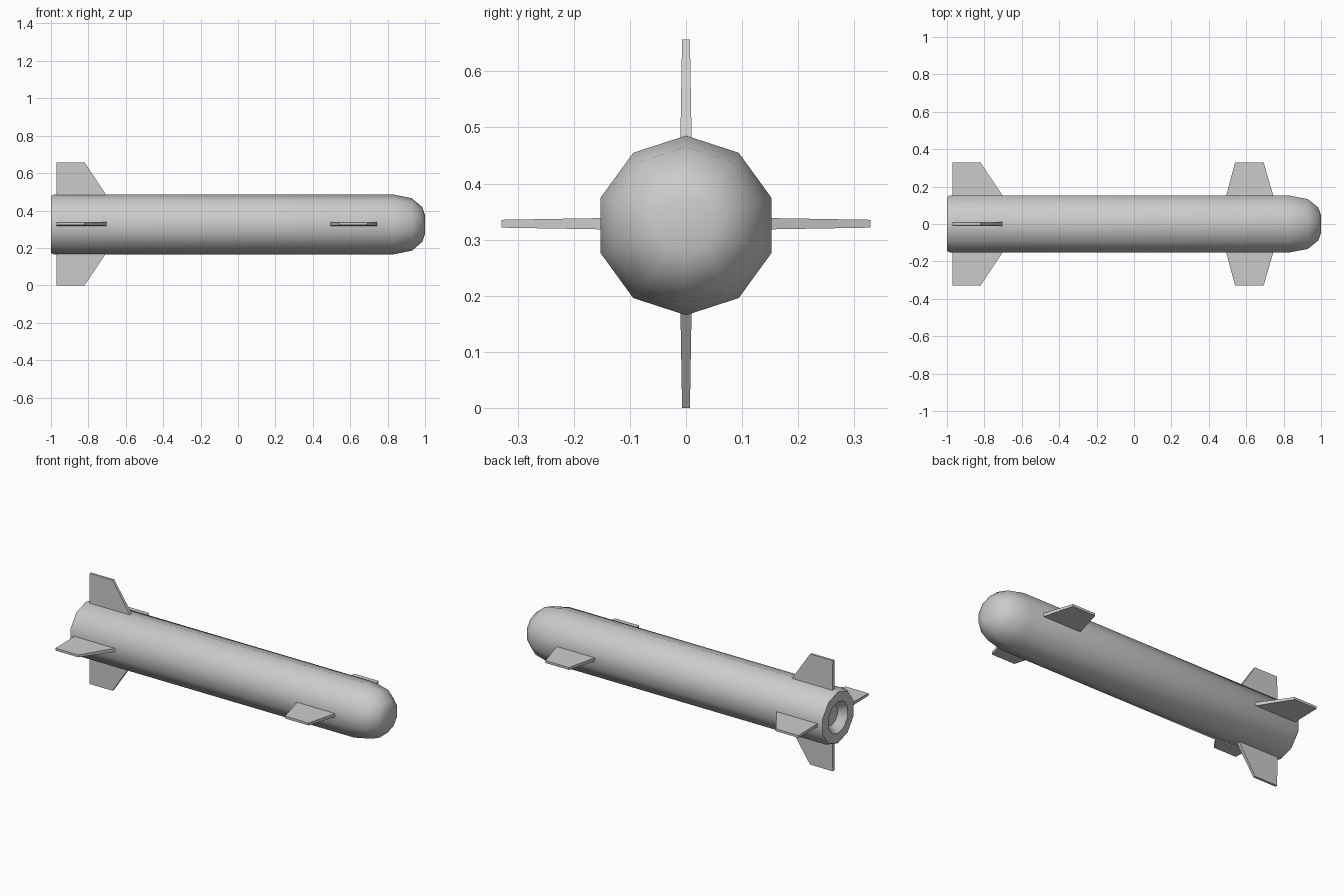
import bpy, bmesh
from math import sin, cos, pi, radians
from mathutils import Matrix

if "Cube" in bpy.data.objects:
    bpy.data.objects.remove(bpy.data.objects["Cube"])

SIDES = 10
BODY_Z = 0.3255
FIN_Z = 0.3285


def finish(bm, name, angle=None):
    bmesh.ops.recalc_face_normals(bm, faces=bm.faces)
    me = bpy.data.meshes.new(name)
    bm.to_mesh(me)
    bm.free()
    ob = bpy.data.objects.new(name, me)
    bpy.context.collection.objects.link(ob)
    if angle:
        bpy.ops.object.select_all(action='DESELECT')
        ob.select_set(True)
        bpy.context.view_layer.objects.active = ob
        bpy.ops.object.shade_smooth_by_angle(angle=radians(angle))
    return ob


def lathe_x(name, profile, z):
    """Ten-sided body of revolution along x from (x, radius) pairs, capped at both ends."""
    bm = bmesh.new()
    rings = [[bm.verts.new((x, r * sin(2 * pi * i / SIDES), z + r * cos(2 * pi * i / SIDES)))
              for i in range(SIDES)] for x, r in profile]
    for a, b in zip(rings, rings[1:]):
        for i in range(SIDES):
            j = (i + 1) % SIDES
            bm.faces.new((a[i], a[j], b[j], b[i]))
    bm.faces.new(rings[0])
    bm.faces.new(rings[-1])
    return finish(bm, name, 50)


def fin(name, root, tip, turn):
    """Tapered fin: root/tip = (rear x, front x, radius, half thickness), turned about x."""
    bm = bmesh.new()
    loops = []
    for x0, x1, r, t in (root, tip):
        loops.append([bm.verts.new(p) for p in
                      ((x0, -t, r), (x1, -t, r), (x1, t, r), (x0, t, r))])
    a, b = loops
    bm.faces.new(a)
    bm.faces.new(b)
    for i in range(4):
        j = (i + 1) % 4
        bm.faces.new((a[i], a[j], b[j], b[i]))
    bm.transform(Matrix.Translation((0, 0, FIN_Z)) @ Matrix.Rotation(turn, 4, 'X'))
    return finish(bm, name)


# Body: recessed nozzle, rear rim, tube and rounded nose
lathe_x("body", [(-0.955, 0.06), (-1.0, 0.095), (-1.0, 0.152), (-0.985, 0.16),
                 (0.83, 0.16), (0.93, 0.14), (0.985, 0.093), (1.0, 0.05)], BODY_Z)

# Four swept tail fins
for k, side in enumerate(("top", "left", "bottom", "right")):
    fin("tail_fin_" + side, (-0.97, -0.695, 0.14, 0.0102), (-0.97, -0.82, 0.3285, 0.007), k * pi / 2)

# Two front fins
for turn, side in ((pi / 2, "left"), (-pi / 2, "right")):
    fin("front_fin_" + side, (0.49, 0.748, 0.14, 0.0102), (0.54, 0.693, 0.3285, 0.007), turn)
